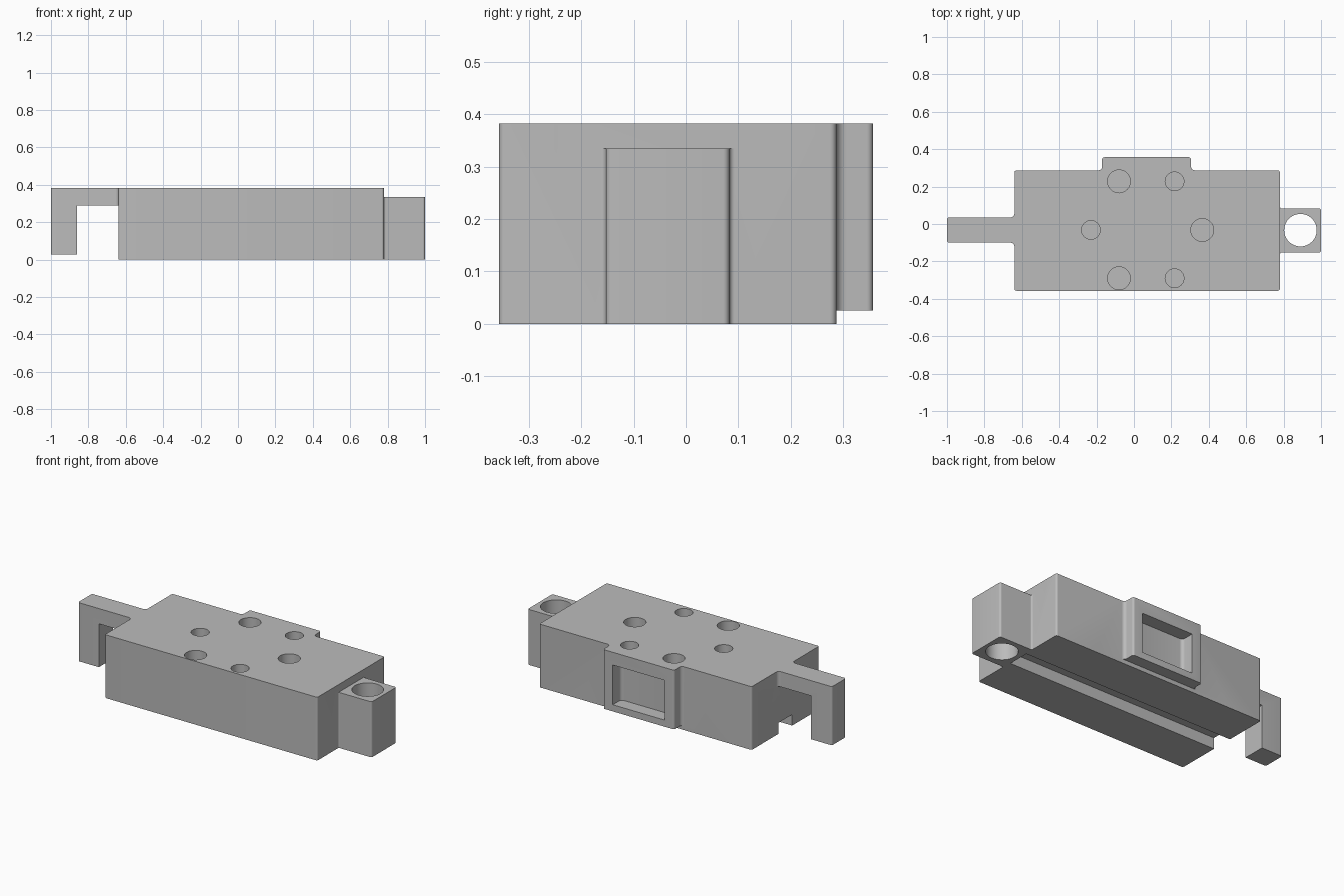
import bpy, bmesh, math
from mathutils import Vector

cube = bpy.data.objects.get("Cube")
if cube:
    bpy.data.objects.remove(cube, do_unlink=True)

grey = bpy.data.materials.new("plain_grey")
grey.use_nodes = True
COLOUR = (0.5, 0.5, 0.5, 1)
grey.diffuse_color = COLOUR
grey.node_tree.nodes["Principled BSDF"].inputs["Base Color"].default_value = COLOUR


def rounded(corners, steps=6):
    """Fillet a closed outline given as (x, y, radius) right-angled corners."""
    out = []
    for i, (x, y, r) in enumerate(corners):
        p = Vector((x, y))
        if r == 0:
            out.append(p)
            continue
        a = (Vector(corners[i - 1][:2]) - p).normalized() * r
        b = (Vector(corners[(i + 1) % len(corners)][:2]) - p).normalized() * r
        for k in range(steps + 1):
            t = k / steps * math.pi / 2
            out.append(p + a * (1 - math.sin(t)) + b * (1 - math.cos(t)))
    return out


def prism(name, outline, z0, z1):
    """Extrude a flat outline from z0 to z1."""
    bm = bmesh.new()
    face = bm.faces.new([bm.verts.new((p.x, p.y, z0)) for p in outline])
    top = bmesh.ops.extrude_face_region(bm, geom=[face])["geom"]
    verts = [v for v in top if isinstance(v, bmesh.types.BMVert)]
    bmesh.ops.translate(bm, verts=verts, vec=(0, 0, z1 - z0))
    bmesh.ops.recalc_face_normals(bm, faces=bm.faces)
    mesh = bpy.data.meshes.new(name)
    bm.to_mesh(mesh)
    bm.free()
    mesh.materials.append(grey)
    obj = bpy.data.objects.new(name, mesh)
    bpy.context.collection.objects.link(obj)
    return obj


def block(name, x0, x1, y0, y1, z0, z1, r=0):
    return prism(name, rounded([(x0, y0, r), (x1, y0, r), (x1, y1, r), (x0, y1, r)]), z0, z1)


def cylinder(name, x, y, r, z0, z1):
    ring = [Vector((x + r * math.cos(a), y + r * math.sin(a)))
            for a in (math.tau * k / 48 for k in range(48))]
    return prism(name, ring, z0, z1)


# Full plan outline: body, side lug, back boss and hooked arm
E, F = 0.012, 0.02
FRONT, BACK, TOP = -0.357, 0.287, 0.382
LEFT, RIGHT = -0.64, 0.78
plan = [
    (LEFT, FRONT, E), (RIGHT, FRONT, E),
    (RIGHT, -0.153, 0.01), (1, -0.153, E), (1, 0.083, E), (RIGHT, 0.083, 0.01),
    (RIGHT, BACK, E),
    (0.305, BACK, F), (0.305, 0.357, E), (-0.17, 0.357, E), (-0.17, BACK, F),
    (LEFT, BACK, E),
    (LEFT, 0.035, F), (-1, 0.035, E), (-1, -0.1, E), (LEFT, -0.1, F),
]
housing = prism("housing", rounded(plan), 0, TOP)

# Cutters that set the height of each part and open the holes
cutters = [
    block("lug_top_cut", RIGHT, 1.2, -0.25, 0.2, 0.335, 0.6),
    block("boss_bottom_cut", -0.4, 0.5, BACK, 0.6, -0.2, 0.025),
    block("arm_under_cut", -0.86, LEFT, -0.3, 0.2, -0.2, 0.29),
    block("foot_bottom_cut", -1.2, -0.75, -0.3, 0.2, -0.2, 0.028),
    block("bottom_groove_cut", -0.8, 0.775, -0.1, 0.032, -0.2, 0.067),
    block("boss_window_cut", -0.105, 0.24, 0.277, 0.6, 0.065, 0.305, 0.02),
    cylinder("lug_hole_cut", 0.89, -0.033, 0.087, -0.2, 0.6),
]
wide, narrow = 0.061, 0.05
for x, y, r in [(-0.08, 0.228, wide), (0.217, 0.228, narrow), (-0.23, -0.032, narrow),
                (0.365, -0.032, wide), (-0.08, -0.29, wide), (0.217, -0.29, narrow)]:
    cutters.append(cylinder("top_hole_cut", x, y, r, TOP - 0.07, 0.6))

for cutter in cutters:
    cutter.hide_render = True
    mod = housing.modifiers.new(cutter.name, "BOOLEAN")
    mod.operation = "DIFFERENCE"
    mod.solver = "EXACT"
    mod.object = cutter

# Bake the cuts and drop the cutters
graph = bpy.context.evaluated_depsgraph_get()
mesh = bpy.data.meshes.new_from_object(housing.evaluated_get(graph))
housing.modifiers.clear()
housing.data = mesh
for cutter in cutters:
    bpy.data.objects.remove(cutter, do_unlink=True)
mesh.materials.clear()
mesh.materials.append(grey)
for poly in mesh.polygons:
    poly.material_index = 0

bpy.ops.object.select_all(action="DESELECT")
housing.select_set(True)
bpy.context.view_layer.objects.active = housing
bpy.ops.object.shade_smooth_by_angle(angle=math.radians(30))
